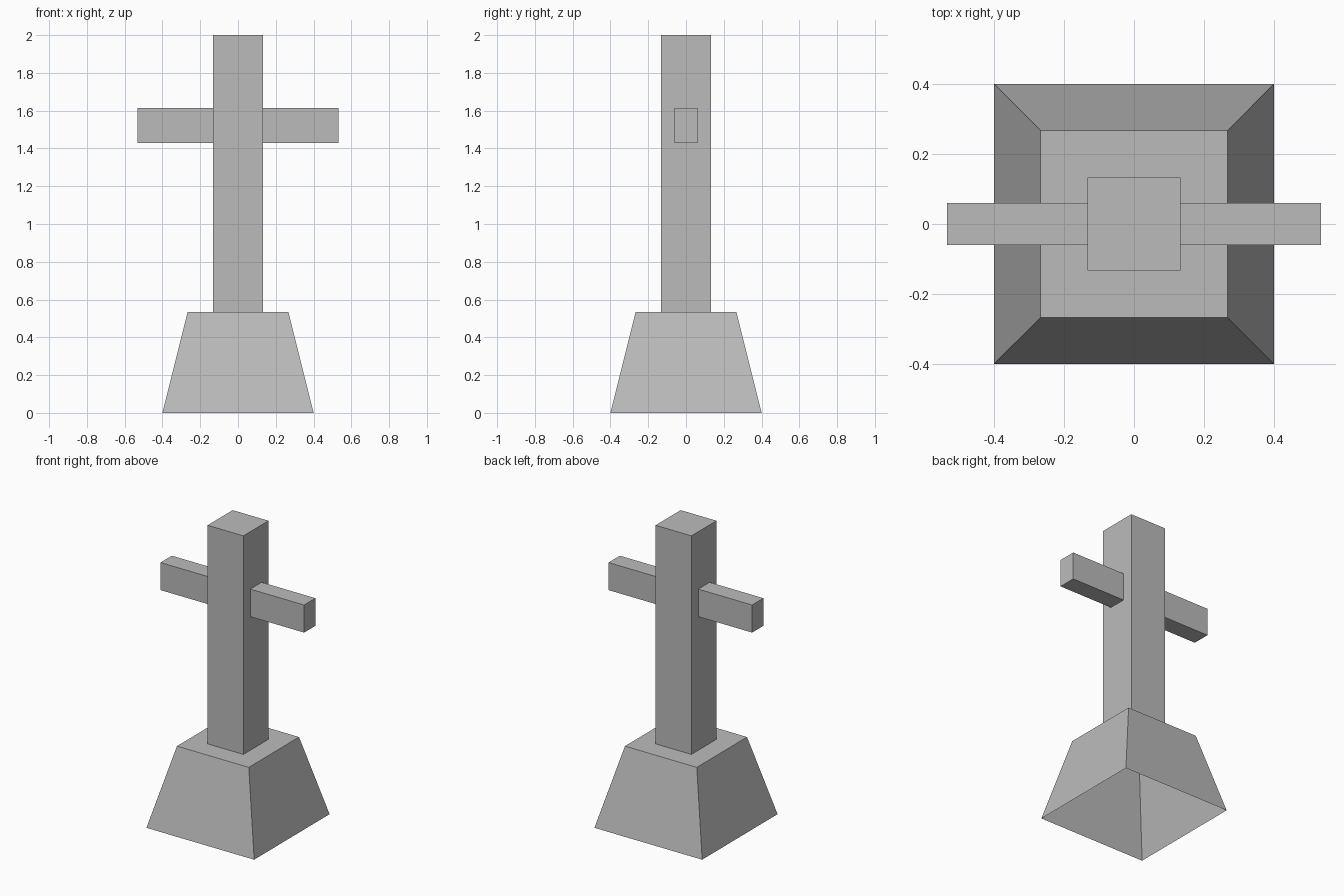
import bpy
import bmesh

cube = bpy.data.objects.get("Cube")
if cube:
    bpy.data.objects.remove(cube, do_unlink=True)

# Single stone colour
stone = bpy.data.materials.new("grey stone")
stone.use_nodes = True
grey = (0.5, 0.5, 0.5, 1)
stone.diffuse_color = grey
stone.node_tree.nodes["Principled BSDF"].inputs["Base Color"].default_value = grey


def block(name, low, high, taper=1.0, open_side=None):
    """Box between two corners; taper scales the top, open_side drops one face."""
    bm = bmesh.new()
    bmesh.ops.create_cube(bm, size=1)
    if open_side:
        bm.normal_update()
        faces = [f for f in bm.faces if f.normal.dot(open_side) > 0.9]
        bmesh.ops.delete(bm, geom=faces, context="FACES_ONLY")
    for v in bm.verts:
        scale = taper if v.co.z > 0 else 1
        for i in range(3):
            size, middle = high[i] - low[i], (high[i] + low[i]) / 2
            v.co[i] = middle + v.co[i] * size * (scale if i < 2 else 1)
    mesh = bpy.data.meshes.new(name)
    bm.to_mesh(mesh)
    bm.free()
    mesh.materials.append(stone)
    obj = bpy.data.objects.new(name, mesh)
    bpy.context.collection.objects.link(obj)
    return obj


post_half, base_half, base_top = 0.133, 0.4, 0.533
down = (0, 0, -1)

# Tapered plinth, hollow underneath
block("base", (-base_half, -base_half, 0), (base_half, base_half, base_top),
      taper=2 / 3, open_side=down)

# Square upright standing on the plinth
block("post", (-post_half, -post_half, base_top), (post_half, post_half, 2),
      open_side=down)

# Side arms, each starting at the face of the post
for side, x0, x1 in (("left", post_half, 0.533), ("right", -0.533, -post_half)):
    inward = (-1 if side == "left" else 1, 0, 0)
    block(side + "_arm", (x0, -0.06, 1.43), (x1, 0.06, 1.615), open_side=inward)
